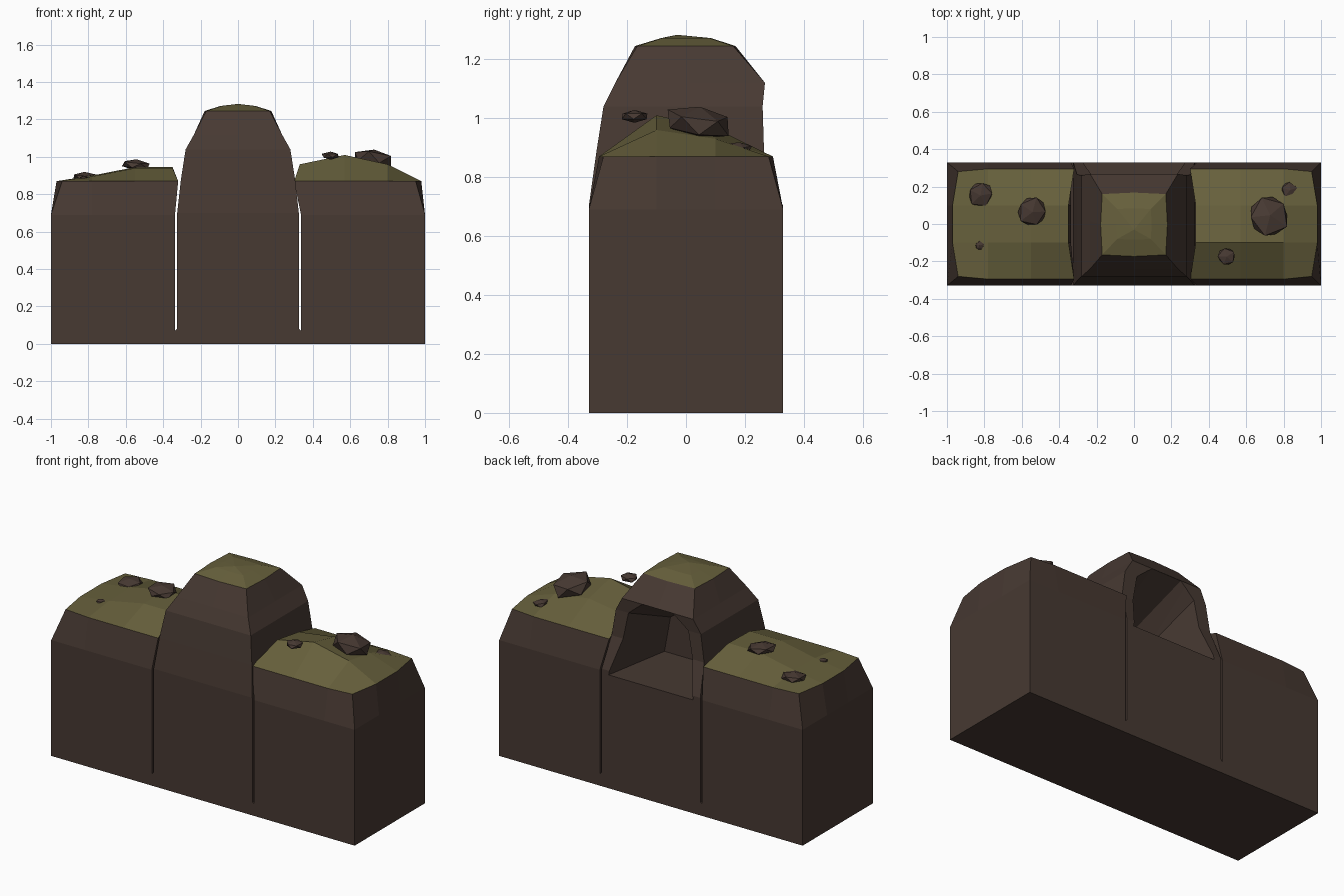
import bpy
import bmesh
import random
from mathutils import Vector, Euler

random.seed(4)
cube = bpy.data.objects.get("Cube")
if cube:
    bpy.data.objects.remove(cube, do_unlink=True)


def make_material(name, rgb):
    mat = bpy.data.materials.new(name)
    mat.use_nodes = True
    mat.diffuse_color = (*rgb, 1)
    mat.node_tree.nodes["Principled BSDF"].inputs["Base Color"].default_value = (*rgb, 1)
    return mat


ROCK = make_material("brown rock", (0.063, 0.041, 0.032))
GRASS = make_material("olive grass", (0.135, 0.117, 0.045))


def finish(bm, name):
    bmesh.ops.recalc_face_normals(bm, faces=bm.faces)
    mesh = bpy.data.meshes.new(name)
    bm.to_mesh(mesh)
    bm.free()
    obj = bpy.data.objects.new(name, mesh)
    bpy.context.collection.objects.link(obj)
    mesh.materials.append(ROCK)
    mesh.materials.append(GRASS)
    return obj


def bridge(bm, low, high, material=0):
    n = len(low)
    for i in range(n):
        j = (i + 1) % n
        bm.faces.new((low[i], low[j], high[j], high[i])).material_index = material


# Side ledges: a straight block, a sloped shoulder and a bumpy grass top
def ledge(name, side, xs, ys, heights):
    bm = bmesh.new()
    grid = []
    for j in range(4):
        row = []
        for i in range(4):
            x, y = xs[i], ys[j]
            if i == 0 and j in (0, 3):
                x -= 0.03      # inner corners reach toward the tower
            if i == 3 and j in (0, 3):
                x -= 0.03      # outer corners are clipped
                y *= 0.95
            row.append(bm.verts.new((side * x, y, heights[j][i])))
        grid.append(row)
    for j in range(3):
        for i in range(3):
            face = bm.faces.new((grid[j][i], grid[j][i + 1], grid[j + 1][i + 1], grid[j + 1][i]))
            face.material_index = 1
    rim_ids = ([(0, i) for i in range(3)] + [(j, 3) for j in range(3)]
               + [(3, i) for i in (3, 2, 1)] + [(j, 0) for j in (3, 2, 1)])
    rim = [grid[j][i] for j, i in rim_ids]
    xo = (0.337, xs[1], xs[2], 1.0)
    yo = (-0.33, ys[1], ys[2], 0.33)
    foot, shoulder = ([bm.verts.new((side * xo[i], yo[j], z)) for j, i in rim_ids]
                      for z in (0, 0.69))
    bridge(bm, foot, shoulder)
    bridge(bm, shoulder, rim)
    bm.faces.new(foot)
    return finish(bm, name)


ledge("left_ledge", 1, (0.33, 0.57, 0.80, 0.98), (-0.295, -0.1, 0.1, 0.295),
      ((0.87, 0.87, 0.87, 0.87), (0.96, 1.01, 0.96, 0.87),
       (0.93, 0.965, 0.93, 0.87), (0.87, 0.87, 0.87, 0.87)))
ledge("right_ledge", -1, (0.35, 0.55, 0.78, 0.97), (-0.295, -0.1, 0.1, 0.295),
      ((0.87, 0.87, 0.87, 0.87), (0.94, 0.94, 0.895, 0.87),
       (0.945, 0.945, 0.9, 0.87), (0.87, 0.87, 0.87, 0.87)))

# Central tower: stacked rings of height, half width, front y, back y
RINGS = ((0, 0.337, -0.33, 0.33), (0.07, 0.337, -0.33, 0.33), (0.08, 0.327, -0.33, 0.33),
         (0.70, 0.325, -0.33, 0.33), (0.88, 0.305, -0.305, 0.265),
         (1.04, 0.28, -0.28, 0.26), (1.12, 0.235, -0.24, 0.268),
         (1.245, 0.17, -0.165, 0.16), (1.272, 0.09, -0.08, 0.08))
AROUND = ((-1, -1), (0, -1), (1, -1), (1, 0), (1, 1), (0, 1), (-1, 1), (-1, 0))
bm = bmesh.new()
loops = []
for z, half, front, back in RINGS:
    mid, depth = (front + back) / 2, (back - front) / 2
    bulge = 1.05 if z > 1.2 else 1
    loops.append([bm.verts.new((sx * half * (bulge if sy == 0 else 1),
                                mid + sy * depth * (bulge if sx == 0 else 1), z))
                  for sx, sy in AROUND])
for k in range(len(loops) - 1):
    bridge(bm, loops[k], loops[k + 1], 1 if k == len(loops) - 2 else 0)
bm.faces.new(loops[0])
peak = bm.verts.new((0, -0.03, 1.283))
for i in range(8):
    bm.faces.new((loops[-1][i], loops[-1][(i + 1) % 8], peak)).material_index = 1
tower = finish(bm, "central_tower")

# Niche hollowed out of the tower's back, narrowing inward
bm = bmesh.new()
for y, section in ((-0.09, ((0.205, 0.675), (0.165, 0.89), (0.07, 0.96))),
                   (0.45, ((0.30, 0.675), (0.215, 1.12), (0.115, 1.2)))):
    for x, z in section:
        for s in (-1, 1):
            bm.verts.new((s * x, y, z))
bmesh.ops.convex_hull(bm, input=bm.verts)
cutter = finish(bm, "niche_cutter")
cutter.hide_render = True
cut = tower.modifiers.new("niche", 'BOOLEAN')
cut.operation = 'DIFFERENCE'
cut.solver = 'EXACT'
cut.object = cutter
bpy.context.view_layer.objects.active = tower
bpy.ops.object.modifier_apply(modifier=cut.name)
bpy.data.objects.remove(cutter, do_unlink=True)


# Loose boulders: squashed, jittered icosahedra lying on the grass
def boulder(name, place, radius, height, tilt):
    bm = bmesh.new()
    bmesh.ops.create_icosphere(bm, subdivisions=1, radius=1)
    turn = Euler((0, tilt, random.uniform(0, 3))).to_matrix()
    for v in bm.verts:
        v.co *= random.uniform(0.92, 1.08)
        v.co = turn @ Vector((v.co.x * radius, v.co.y * radius, v.co.z * height)) + Vector(place)
    finish(bm, name)


boulder("left_large_boulder", (0.72, 0.04, 0.985), 0.118, 0.058, 0.2)
boulder("left_back_boulder", (0.83, 0.18, 0.898), 0.046, 0.022, 0.2)
boulder("left_front_boulder", (0.495, -0.175, 1.006), 0.05, 0.021, 0)
boulder("right_inner_boulder", (-0.545, 0.065, 0.957), 0.086, 0.03, -0.1)
boulder("right_outer_boulder", (-0.82, 0.155, 0.893), 0.072, 0.025, -0.1)
boulder("right_pebble", (-0.825, -0.115, 0.885), 0.026, 0.014, 0)
